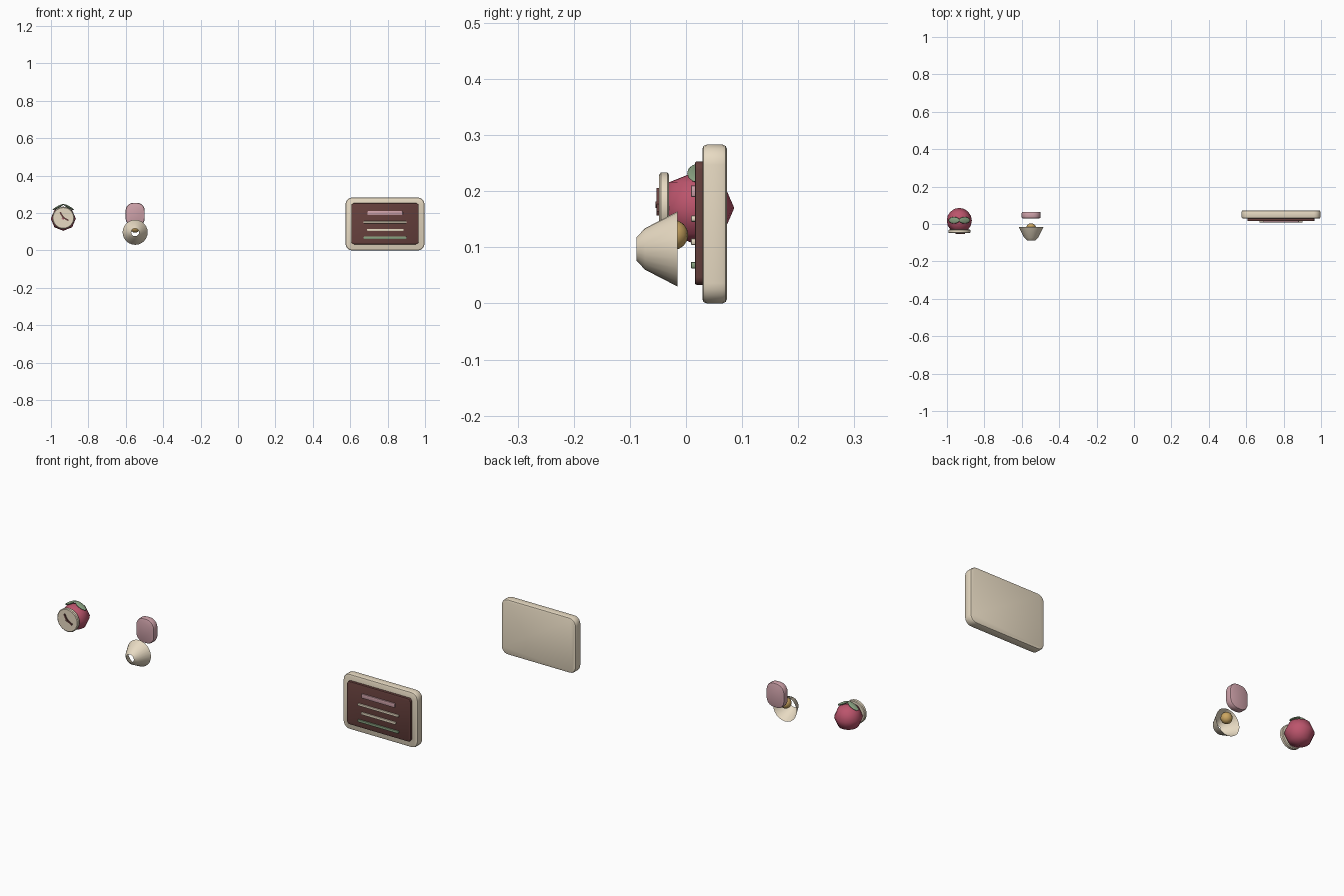
import bpy, math
from math import sin, cos, pi, radians

if "Cube" in bpy.data.objects:
    bpy.data.objects.remove(bpy.data.objects["Cube"])

def mat(name, c):
    m = bpy.data.materials.new(name)
    m.diffuse_color = (*c, 1)
    m.use_nodes = True
    m.node_tree.nodes["Principled BSDF"].inputs["Base Color"].default_value = m.diffuse_color
    return m

CREAM = mat("cream", (0.80, 0.70, 0.54))
BROWN = mat("brown", (0.13, 0.05, 0.045))
PINK = mat("pink", (0.62, 0.36, 0.40))
RED = mat("berry_red", (0.50, 0.09, 0.15))
GREEN = mat("leaf_green", (0.25, 0.36, 0.22))
GOLD = mat("gold", (0.60, 0.38, 0.12))

def finish(o, name, m, smooth=35):
    o.name = name
    o.data.materials.append(m)
    bpy.ops.object.select_all(action='DESELECT')
    o.select_set(True)
    bpy.context.view_layer.objects.active = o
    bpy.ops.object.shade_smooth_by_angle(angle=radians(smooth))
    return o

def lofted(name, rings, m, caps=True, smooth=35):
    """Join equal-length rings of points into a skin."""
    n = len(rings[0])
    verts = [p for r in rings for p in r]
    faces = [(k*n+i, k*n+(i+1) % n, (k+1)*n+(i+1) % n, (k+1)*n+i)
             for k in range(len(rings)-1) for i in range(n)]
    if caps:
        faces += [tuple(range(n))[::-1], tuple(range((len(rings)-1)*n, len(rings)*n))]
    me = bpy.data.meshes.new(name)
    me.from_pydata(verts, [], faces)
    o = bpy.data.objects.new(name, me)
    bpy.context.collection.objects.link(o)
    return finish(o, name, m, smooth)

def slab(name, x0, x1, y0, y1, z0, z1, r, b, m, seg=5):
    """Rounded rectangle in the xz plane with softened front and back rims."""
    def outline(y, inset):
        pts = []
        for q, (cx, cz) in enumerate([(x1-r, z1-r), (x0+r, z1-r), (x0+r, z0+r), (x1-r, z0+r)]):
            for k in range(seg+1):
                a = pi/2*(q + k/seg)
                pts.append((cx+(r-inset)*cos(a), y, cz+(r-inset)*sin(a)))
        return pts
    steps = [(b*(1-cos(t)), b*(1-sin(t))) for t in (0, pi/4, pi/2)]
    rings = [outline(y0+d, i) for d, i in steps]
    rings += [outline(y1-d, i) for d, i in steps[::-1]]
    return lofted(name, rings, m)

def lathe(name, x, z, profile, m, caps=True, n=24, smooth=35):
    """Turn (y, radius) profile about a y axis."""
    rings = [[(x+r*cos(2*pi*i/n), y, z+r*sin(2*pi*i/n)) for i in range(n)] for y, r in profile]
    return lofted(name, rings, m, caps, smooth)

def ball(name, loc, scale, m, seg=16, rings=8, tilt=0):
    bpy.ops.mesh.primitive_uv_sphere_add(segments=seg, ring_count=rings, radius=1,
                                         location=loc, rotation=(0, tilt, 0))
    o = bpy.context.object
    o.scale = scale
    return finish(o, name, m, 60)

# wall menu board
slab("board_frame", 0.575, 0.997, 0.029, 0.073, 0, 0.283, 0.036, 0.008, CREAM)
slab("board_panel", 0.606, 0.966, 0.016, 0.032, 0.033, 0.253, 0.014, 0.003, BROWN, 3)
for i, (x0, x1, z, h, m) in enumerate([(0.692, 0.881, 0.200, 0.021, PINK),
                                       (0.671, 0.902, 0.151, 0.011, CREAM),
                                       (0.690, 0.886, 0.110, 0.012, CREAM),
                                       (0.671, 0.902, 0.068, 0.012, GREEN)]):
    slab(f"board_stripe_{i+1}", x0, x1, 0.009, 0.018, z-h/2, z+h/2, 0.004, 0.0015, m, 2)

# wall lamp
LX = -0.55
slab("lamp_backplate", LX-0.051, LX+0.051, 0.03, 0.065, 0.13, 0.255, 0.042, 0.007, PINK)
lathe("lamp_shade", LX, 0.097, [(-0.088, 0.021), (-0.073, 0.037), (-0.015, 0.067)],
      CREAM, caps=False)
ball("lamp_bulb", (LX, -0.023, 0.122), (0.027,)*3, GOLD)

# berry clock
CX = -0.934
ball("clock_body", (CX, 0.018, 0.170), (0.067, 0.068, 0.065), RED, 16, 4)
lathe("clock_face", CX, 0.174, [(-0.048, 0.055), (-0.045, 0.059), (-0.033, 0.059), (-0.030, 0.055)], CREAM)
lathe("clock_hub", CX, 0.176, [(-0.054, 0.006), (-0.046, 0.006)], BROWN, n=12)

def hand(name, dx, dz):
    length = math.hypot(dx, dz)
    bpy.ops.mesh.primitive_cube_add(size=1, location=(CX+dx/2, -0.050, 0.176+dz/2),
                                    rotation=(0, -math.atan2(dz, dx), 0))
    o = bpy.context.object
    o.scale = (length, 0.006, 0.008)
    finish(o, name, BROWN)

hand("clock_hour_hand", -0.017, 0.028)
hand("clock_minute_hand", 0.028, -0.016)
for s, side in ((-1, "left"), (1, "right")):
    ball(f"leaf_{side}", (CX+s*0.028, 0.020, 0.232), (0.034, 0.018, 0.006), GREEN, 12, 6, s*radians(28))
